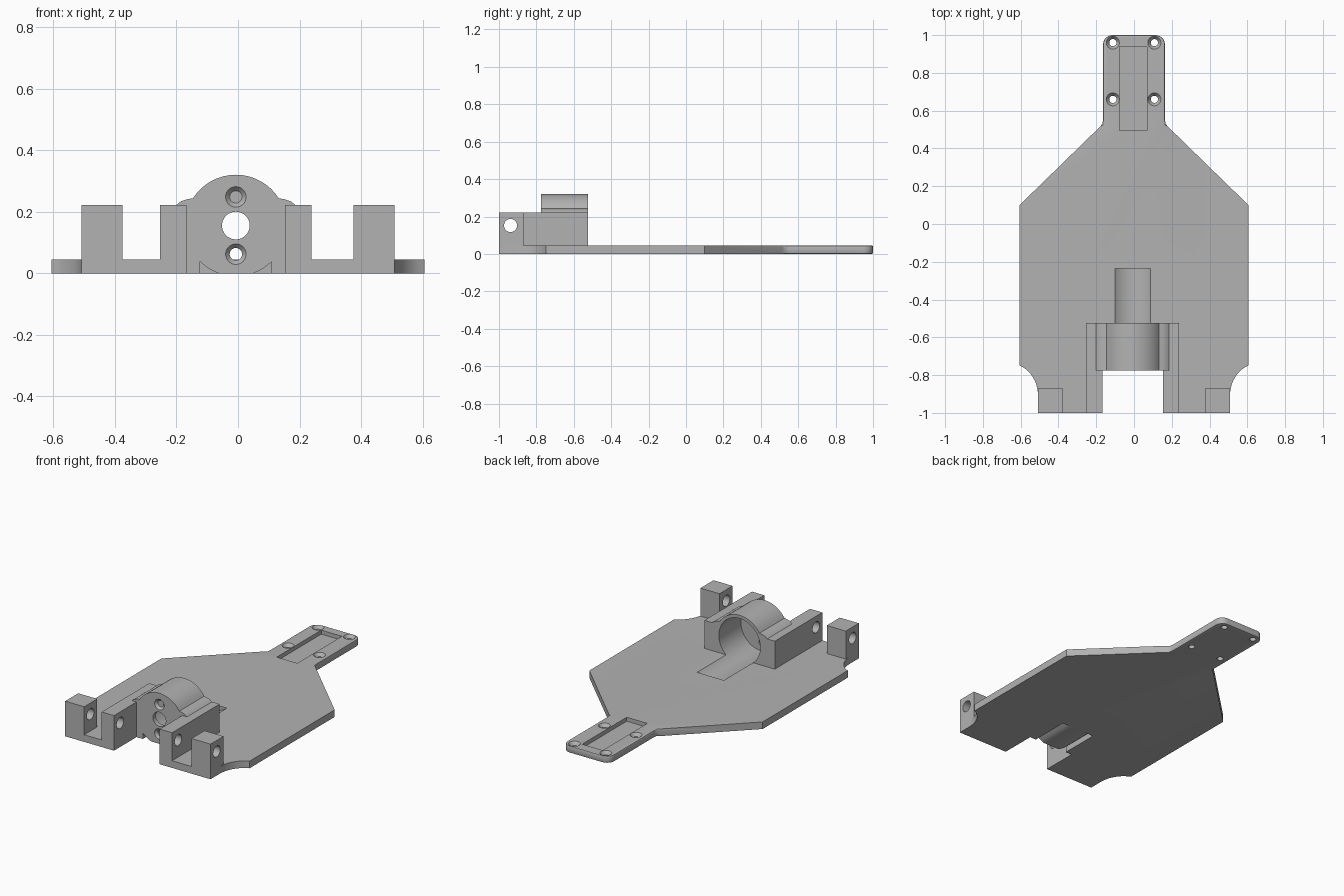
import bpy, bmesh
from math import sin, cos, pi, radians
from mathutils import Matrix

if "Cube" in bpy.data.objects:
    bpy.data.objects.remove(bpy.data.objects["Cube"], do_unlink=True)

grey = bpy.data.materials.new("plain grey")
grey.use_nodes = True
grey.diffuse_color = (0.45, 0.45, 0.45, 1)
grey.node_tree.nodes["Principled BSDF"].inputs["Base Color"].default_value = (0.45, 0.45, 0.45, 1)

PLATE = 0.045            # plate thickness
AXIS_X, AXIS_Z = -0.007, 0.155   # motor axis
BACK, FRONT = -0.525, -0.775     # motor mount depth


def finish(bm, name):
    bmesh.ops.recalc_face_normals(bm, faces=bm.faces)
    mesh = bpy.data.meshes.new(name)
    bm.to_mesh(mesh)
    bm.free()
    mesh.materials.append(grey)
    obj = bpy.data.objects.new(name, mesh)
    bpy.context.collection.objects.link(obj)
    return obj


def prism(points, vector):
    bm = bmesh.new()
    face = bm.faces.new([bm.verts.new(p) for p in points])
    ext = bmesh.ops.extrude_face_region(bm, geom=[face])
    verts = [v for v in ext["geom"] if isinstance(v, bmesh.types.BMVert)]
    bmesh.ops.translate(bm, verts=verts, vec=vector)
    return bm


def box(name, x0, x1, y0, y1, z0, z1):
    pts = [(x0, y0, z0), (x1, y0, z0), (x1, y1, z0), (x0, y1, z0)]
    return finish(prism(pts, (0, 0, z1 - z0)), name)


def rod(name, centre, axis, length, r1, r2=None):
    """Cylinder or cone; r1 is at the low end of the axis."""
    turn = {"X": Matrix.Rotation(pi / 2, 4, "Y"),
            "Y": Matrix.Rotation(-pi / 2, 4, "X"),
            "Z": Matrix.Identity(4)}[axis]
    bm = bmesh.new()
    bmesh.ops.create_cone(bm, cap_ends=True, segments=40, radius1=r1,
                          radius2=r1 if r2 is None else r2, depth=length,
                          matrix=Matrix.Translation(centre) @ turn)
    return finish(bm, name)


def arc(cx, cy, rx, ry, a0, a1, n):
    return [(cx + rx * cos(radians(a0 + (a1 - a0) * i / n)),
             cy + ry * sin(radians(a0 + (a1 - a0) * i / n))) for i in range(n + 1)]


def cut(obj, cutters):
    for c in cutters:
        c.hide_render = True
        mod = obj.modifiers.new("cut", "BOOLEAN")
        mod.operation, mod.solver, mod.object = "DIFFERENCE", "EXACT", c
    graph = bpy.context.evaluated_depsgraph_get()
    graph.update()
    mesh = bpy.data.meshes.new_from_object(obj.evaluated_get(graph))
    obj.modifiers.clear()
    obj.data = mesh
    for c in cutters:
        bpy.data.objects.remove(c, do_unlink=True)


def motor_bore():
    y0, y1 = FRONT + 0.03, -0.235
    return rod("bore_cutter", (AXIS_X, (y0 + y1) / 2, AXIS_Z), "Y", y1 - y0, 0.145)


# Base plate: half outline from the tail end to the front corner, then mirrored
half = arc(0.114, 0.95, 0.05, 0.05, 90, 0, 6)
half += [(0.164, 0.55), (0.168, 0.53), (0.18, 0.515), (0.606, 0.1)]
half += arc(0.655, -0.91, 0.147, 0.17, 109.5, 180, 10)
half += [(0.508, -1.0)]
outline = half + [(-x, y) for x, y in reversed(half)]
bm = prism([(x, y, 0) for x, y in outline], (0, 0, PLATE))
# Softened rim around the tail
rim = [e for e in bm.edges if all(v.co.y > 0.51 for v in e.verts)
       and abs(e.verts[0].co.z - e.verts[1].co.z) < 1e-5]
bmesh.ops.bevel(bm, geom=rim, offset=0.007, segments=2, profile=0.5, affect="EDGES")
plate = finish(bm, "base_plate")

cutters = [
    box("notch_cutter", AXIS_X - 0.16, AXIS_X + 0.16, -1.1, FRONT, -0.1, 0.1),
    box("mount_notch_cutter", AXIS_X - 0.116, AXIS_X + 0.116, FRONT - 0.05, BACK, -0.1, 0.1),
    box("slot_cutter", -0.076, 0.068, 0.495, 0.94, 0.02, 0.1),
    motor_bore(),
]
for x in (-0.112, 0.108):
    for y in (0.66, 0.96):
        cutters.append(rod("screw_cutter", (x, y, 0.02), "Z", 0.2, 0.019))
        cutters.append(rod("sink_cutter", (x, y, PLATE - 0.009), "Z", 0.022, 0.019, 0.036))
cut(plate, cutters)


# Hinge posts and rails with a cross hole for the pivot pins
def pin_hole():
    return rod("pin_cutter", (0, -0.938, 0.152), "X", 2, 0.035)


parts = [plate]
for side, s in (("left", 1), ("right", -1)):
    x0, x1 = sorted((s * 0.375, s * 0.508))
    post = box(side + "_outer_post", x0, x1, -1, -0.87, PLATE, 0.222)
    cut(post, [pin_hole()])
    x0, x1 = sorted((AXIS_X + s * 0.16, AXIS_X + s * 0.246))
    rail = box(side + "_inner_rail", x0, x1, -1, BACK, PLATE, 0.222)
    cut(rail, [pin_hole()])
    parts += [post, rail]

# Motor mount: rounded profile extruded along y
R = 0.165
right_half = arc(0, 0, R, R, 90, 32.5, 8)
right_half += [(0.16, 0.085), (0.178, 0.079), (0.193, 0.067), (0.16, 0.067), (0.16, -0.113)]
right_half += arc(0, 0, R, R, -43.2, -70, 4)
profile = right_half + [(-x, z) for x, z in reversed(right_half[1:])]
mount = finish(prism([(AXIS_X + x, FRONT, AXIS_Z + z) for x, z in profile],
                     (0, BACK - FRONT, 0)), "motor_mount")
cutters = [motor_bore(), rod("shaft_cutter", (AXIS_X, FRONT, AXIS_Z), "Y", 0.2, 0.045)]
for dz in (-0.093, 0.093):
    z = AXIS_Z + dz
    cutters.append(rod("screw_cutter", (AXIS_X, FRONT, z), "Y", 0.2, 0.02))
    cutters.append(rod("sink_cutter", (AXIS_X, FRONT + 0.006, z), "Y", 0.018, 0.036, 0.02))
cut(mount, cutters)
parts.append(mount)

# Smooth round surfaces, sharp edges elsewhere
bpy.ops.object.select_all(action="DESELECT")
for obj in parts:
    obj.select_set(True)
bpy.context.view_layer.objects.active = plate
bpy.ops.object.shade_smooth_by_angle(angle=radians(30))
